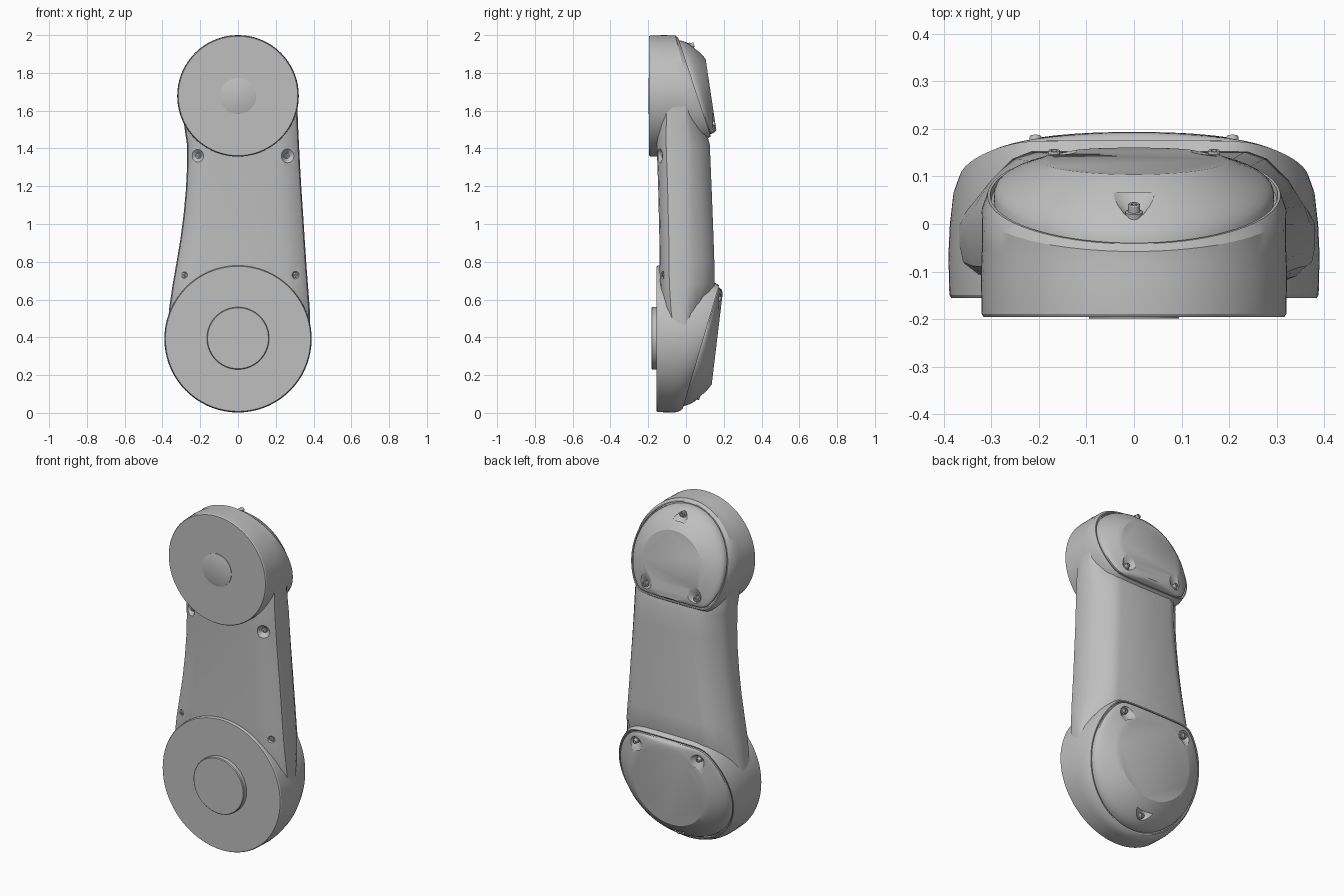
import bpy, bmesh, math
from mathutils import Vector

cube = bpy.data.objects.get("Cube")
if cube:
    bpy.data.objects.remove(cube, do_unlink=True)

GREY = (0.52, 0.52, 0.52, 1)
grey = bpy.data.materials.new("light grey")
grey.use_nodes = True
grey.diffuse_color = GREY
grey.node_tree.nodes["Principled BSDF"].inputs["Base Color"].default_value = GREY
SEGMENTS = 72


def loft(name, rings):
    """Skin a list of closed rings and cap both ends."""
    bm = bmesh.new()
    rows = [[bm.verts.new(p) for p in ring] for ring in rings]
    n = len(rows[0])
    for a, b in zip(rows, rows[1:]):
        for i in range(n):
            j = (i + 1) % n
            bm.faces.new((a[i], a[j], b[j], b[i]))
    bm.faces.new(rows[0])
    bm.faces.new(rows[-1])
    bmesh.ops.recalc_face_normals(bm, faces=bm.faces)
    mesh = bpy.data.meshes.new(name)
    bm.to_mesh(mesh)
    bm.free()
    obj = bpy.data.objects.new(name, mesh)
    bpy.context.collection.objects.link(obj)
    mesh.materials.append(grey)
    return obj


def activate(obj):
    bpy.ops.object.select_all(action='DESELECT')
    obj.select_set(True)
    bpy.context.view_layer.objects.active = obj


def smooth(obj, angle=28):
    activate(obj)
    bpy.ops.object.shade_smooth_by_angle(angle=math.radians(angle))


def turned(name, base, axis, profile, n=SEGMENTS):
    """Turn (radius, height) pairs around an axis."""
    axis = Vector(axis).normalized()
    u = axis.orthogonal().normalized()
    v = axis.cross(u)
    steps = [math.tau * i / n for i in range(n)]
    return loft(name, [[Vector(base) + axis * h + (u * math.cos(a) + v * math.sin(a)) * r
                        for a in steps] for r, h in profile])


def pocket(obj, base, axis, radius, depth):
    """Cut a flared screw pocket into a part."""
    cutter = turned("pocket_cutter", base, axis,
                    [(radius * 0.6, -depth), (radius, 0), (radius * 2.2, depth * 2)], 24)
    cutter.hide_render = True
    mod = obj.modifiers.new("pocket", 'BOOLEAN')
    mod.operation, mod.object, mod.solver = 'DIFFERENCE', cutter, 'EXACT'
    activate(obj)
    bpy.ops.object.modifier_apply(modifier=mod.name)
    bpy.data.objects.remove(cutter, do_unlink=True)


def screw(name, base, axis, r, h):
    """Flanged cap screw with a socket."""
    smooth(turned(name, base, axis,
                  [(r * 1.4, -0.012), (r * 1.4, h * 0.25), (r, h * 0.3), (r, h * 0.9),
                   (r * 0.9, h), (r * 0.5, h), (r * 0.45, h * 0.5)], 18))


def ring(zc, r, depth, side, cut=None):
    """Circle in x and z, softly trimmed at height cut; depth(z) gives y."""
    pts = []
    for i in range(SEGMENTS):
        a = math.tau * i / SEGMENTS
        z = zc + r * math.cos(a)
        if cut is not None:
            d = (z - cut) * side
            z = cut + side * (d + math.hypot(d, 0.025)) / 2
        pts.append((r * math.sin(a), depth(z), z))
    return pts


def joint(label, zc, r, front, side, cut, seam, flat, rim, flat_r):
    """Round housing with a tilted, trimmed, domed rear cover."""
    blend = lambda t: (lambda z: (1 - t) * (front + 0.09) + t * seam(z))
    lip = cut - side * 0.02
    housing = loft(label + "_housing", [
        ring(zc, r - 0.006, lambda z: front, side),
        ring(zc, r - 0.002, lambda z: front + 0.006, side),
        ring(zc, r, lambda z: front + 0.09, side),
        ring(zc, r - 0.003, blend(0.4), side, cut - side * 0.09),
        ring(zc, rim + 0.022, blend(0.8), side, cut - side * 0.04),
        ring(zc, rim + 0.010, seam, side, lip + side * 0.008),
        ring(zc, rim + 0.004, seam, side, lip + side * 0.014),
        ring(zc, rim + 0.002, lambda z: seam(z) - 0.012, side, lip + side * 0.016)])
    smooth(housing)

    # Domed shell running from the tilted seam to the round crown
    shell = [ring(zc, rim - 0.004, lambda z: seam(z) - 0.02, side, cut)]
    for k in range(9):
        t = k / 8
        radius = rim - 0.004 - (rim - flat_r) * t ** 1.6
        shell.append(ring(zc, radius,
                          lambda z, t=t: (1 - t) * (seam(z) + 0.004) + t * flat(z), side,
                          cut + side * 0.012 * t))
    return loft(label + "_cover", shell)


# Arm between the joints: height, left and right edge, front and back depth
stations = [(0.40, -0.375, 0.380, -0.11, 0.03), (0.55, -0.365, 0.380, -0.13, 0.10),
            (0.68, -0.346, 0.370, -0.138, 0.152), (0.80, -0.325, 0.361, -0.14, 0.150),
            (0.92, -0.305, 0.353, -0.141, 0.146), (1.05, -0.288, 0.345, -0.144, 0.141),
            (1.18, -0.276, 0.336, -0.147, 0.136), (1.30, -0.270, 0.329, -0.151, 0.131),
            (1.42, -0.270, 0.323, -0.155, 0.126), (1.50, -0.282, 0.319, -0.155, 0.105),
            (1.68, -0.305, 0.312, -0.15, 0.03)]


def arm_section(z, left, right, f, b):
    half = [(0.13, f), (0.085, f + 0.006), (0.03, f + 0.028), (0.006, f + 0.05), (0, f + 0.08),
            (0, 0), (0.012, b * 0.25), (0.045, b * 0.6), (0.09, b * 0.9), (0.13, b)]
    return ([(left + d, y, z) for d, y in half]
            + [(right - d, y, z) for d, y in reversed(half)])


arm = loft("arm", [arm_section(*s) for s in stations])
arm_holes = [(-0.212, 1.36), (0.260, 1.36), (-0.287, 0.73), (0.307, 0.73)]
for x, z in arm_holes:
    out = math.copysign(0.35, x)
    pocket(arm, (x, -0.128, z), (out, -1, 0), 0.024, 0.012)
smooth(arm)
for i, (x, z) in enumerate(arm_holes):
    screw(f"arm_screw_{i + 1}", (x, -0.118, z), (math.copysign(0.35, x), -1, 0), 0.009, 0.008)

# Upper and lower joints
upper_seam = lambda z: 0.13 - (z - 1.47) * 0.333
upper_flat = lambda z: 0.16 - (z - 1.5) * 0.15
lower_seam = lambda z: -0.015 + (z - 0.03) * 0.295
lower_flat = lambda z: 0.195 - (0.64 - z) * 0.12
upper_cover = joint("upper", 1.678, 0.322, -0.195, 1, 1.475,
                    upper_seam, upper_flat, 0.298, 0.20)
lower_cover = joint("lower", 0.392, 0.390, -0.155, -1, 0.665,
                    lower_seam, lower_flat, 0.358, 0.245)

# Cover screws in their pockets
cover_screws = [
    (upper_cover, "upper", [(0, 0.03, 1.945), (-0.168, 0.142, 1.53), (0.168, 0.142, 1.53)],
     (0, 1, 0.33)),
    (lower_cover, "lower", [(0, 0.06, 0.083), (-0.207, 0.172, 0.605), (0.207, 0.172, 0.605)],
     (0, 1, -0.3))]
for cover, label, spots, axis in cover_screws:
    for spot in spots:
        pocket(cover, spot, axis, 0.028, 0.012)
    smooth(cover)
    for i, spot in enumerate(spots):
        base = Vector(spot) - Vector(axis).normalized() * 0.011
        screw(f"{label}_cover_screw_{i + 1}", base, axis, 0.013, 0.024)

# Flange details on the front faces
smooth(turned("lower_boss", (0, -0.15, 0.395), (0, -1, 0),
              [(0.165, 0), (0.165, 0.029), (0.161, 0.033)]))
smooth(turned("upper_hub_plate", (0, -0.19, 1.678), (0, -1, 0),
              [(0.095, 0), (0.095, 0.008), (0.093, 0.009)]))
